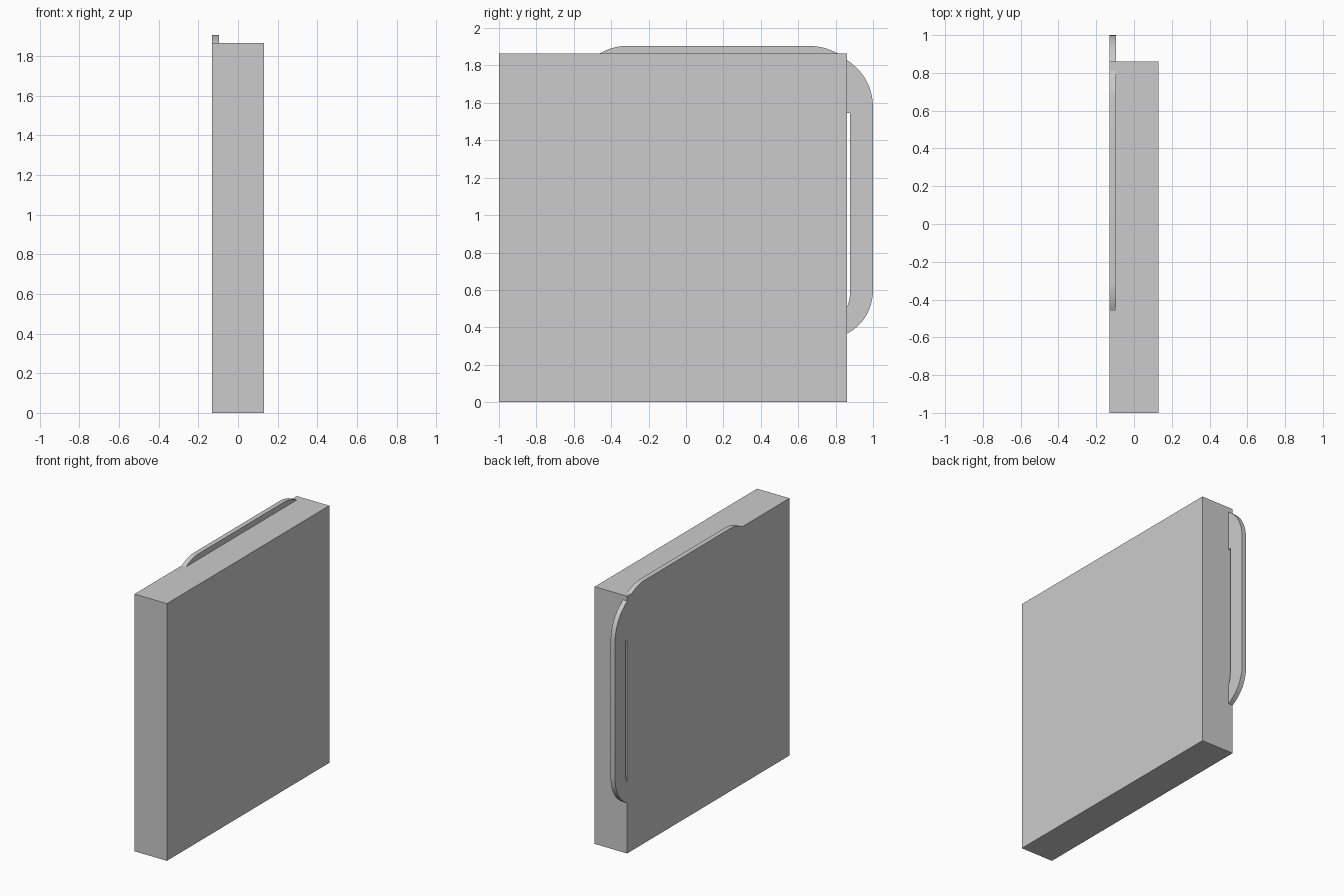
import bpy
import bmesh

if "Cube" in bpy.data.objects:
    bpy.data.objects.remove(bpy.data.objects["Cube"])


def bezier(p0, p1, p2, n=10):
    """Sampled quadratic-style arc from p0 to p2, pulled toward p1."""
    pts = []
    for i in range(n + 1):
        t = i / n
        pts.append(tuple((1 - t) ** 2 * a + 2 * t * (1 - t) * b + t * t * c
                         for a, b, c in zip(p0, p1, p2)))
    return pts


def plate(name, outline, x0, x1):
    """Extrude a (y, z) outline along x."""
    bm = bmesh.new()
    face = bm.faces.new([bm.verts.new((x0, y, z)) for y, z in outline])
    ext = bmesh.ops.extrude_face_region(bm, geom=[face])
    verts = [g for g in ext["geom"] if isinstance(g, bmesh.types.BMVert)]
    bmesh.ops.translate(bm, verts=verts, vec=(x1 - x0, 0, 0))
    bmesh.ops.recalc_face_normals(bm, faces=bm.faces)
    me = bpy.data.meshes.new(name)
    bm.to_mesh(me)
    bm.free()
    ob = bpy.data.objects.new(name, me)
    bpy.context.collection.objects.link(ob)
    bpy.ops.object.select_all(action='DESELECT')
    ob.select_set(True)
    bpy.context.view_layer.objects.active = ob
    bpy.ops.object.shade_smooth_by_angle()
    return ob


BACK, LIP = -0.13, -0.095     # thin rim thickness range in x
TOP, EDGE = 1.865, 0.86       # top and rear edges of the slab

# Main slab
plate("slab", [(-1, 0), (EDGE, 0), (EDGE, TOP), (-1, TOP)], BACK, 0.13)

# Thin raised lip along the top, curved at both ends
left = bezier((-0.46, TOP), (-0.39, 1.905), (-0.31, 1.905))
right = bezier((0.66, 1.905), (0.74, 1.903), (0.81, TOP))
plate("top_lip", left + right, BACK, LIP)

# Side rim: rounded outer edge, narrow slot between it and the slab
outer = (bezier((EDGE, 1.83), (0.995, 1.74), (1.0, 1.58))
         + bezier((1.0, 0.59), (0.99, 0.435), (EDGE, 0.366)))
slot = bezier((EDGE, 0.51), (0.878, 0.545), (0.878, 0.60), 6) + [(0.878, 1.545), (EDGE, 1.545)]
plate("side_rim", outer + slot, BACK, LIP)
